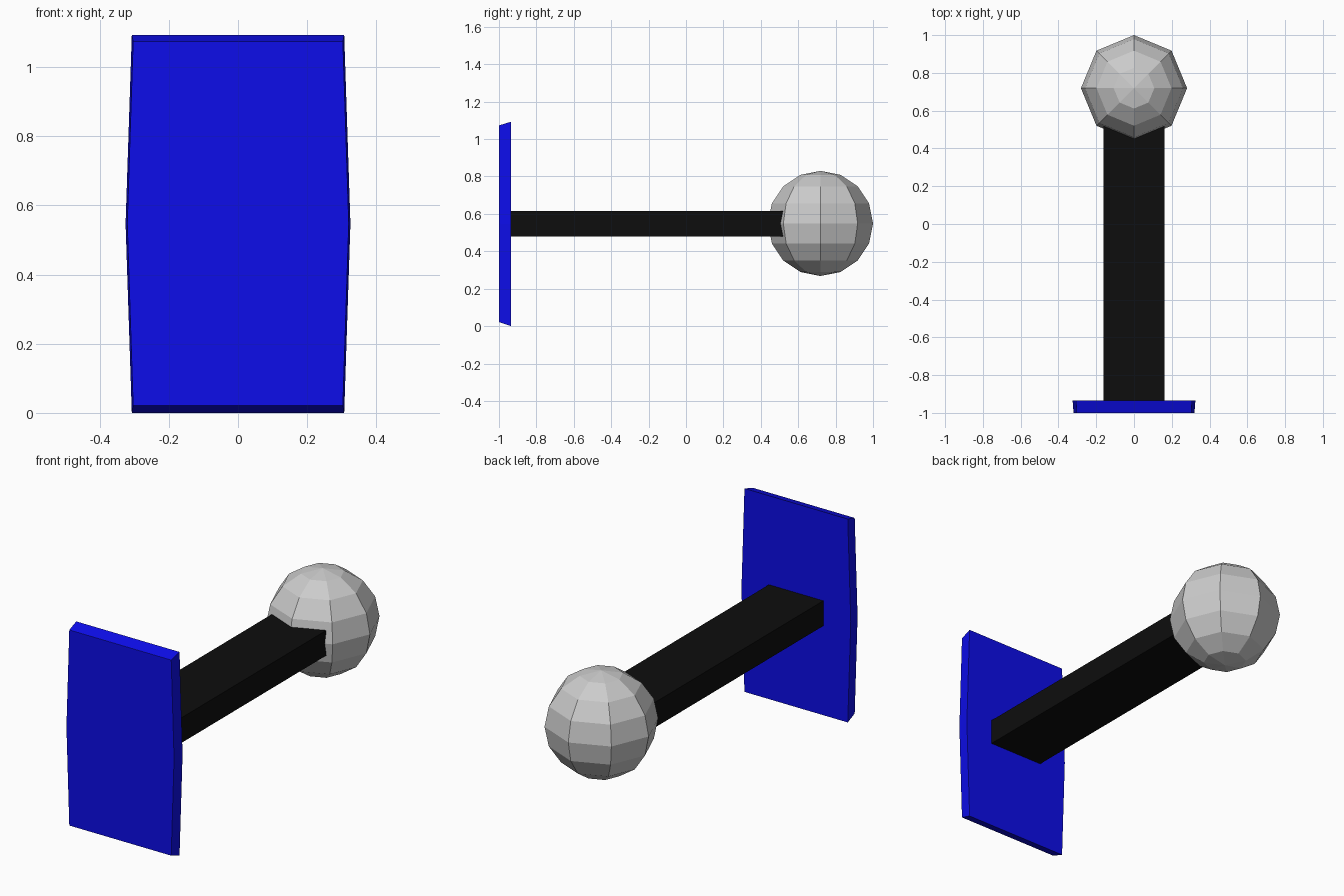
import bpy, bmesh

if "Cube" in bpy.data.objects:
    bpy.data.objects.remove(bpy.data.objects["Cube"])


def material(name, rgb):
    m = bpy.data.materials.new(name)
    m.diffuse_color = (*rgb, 1)
    m.use_nodes = True
    m.node_tree.nodes["Principled BSDF"].inputs["Base Color"].default_value = m.diffuse_color
    return m


def finish(bm, name, mat=None):
    bmesh.ops.recalc_face_normals(bm, faces=bm.faces)
    mesh = bpy.data.meshes.new(name)
    bm.to_mesh(mesh)
    bm.free()
    ob = bpy.data.objects.new(name, mesh)
    bpy.context.collection.objects.link(ob)
    if mat:
        mesh.materials.append(mat)
    return ob


def loft(name, rings, mat):
    """Join equal-length (x, z) outlines placed at given y depths, capped at both ends."""
    bm = bmesh.new()
    loops = [[bm.verts.new((x, y, z)) for x, z in pts] for y, pts in rings]
    for a, b in zip(loops, loops[1:]):
        n = len(a)
        for i in range(n):
            bm.faces.new((a[i], a[(i + 1) % n], b[(i + 1) % n], b[i]))
    bm.faces.new(loops[0])
    bm.faces.new(loops[-1])
    return finish(bm, name, mat)


def barrel(end_w, mid_w, low, high):
    """Six-sided outline, widest at half height."""
    mid = (low + high) / 2
    right = [(end_w, low), (mid_w, mid), (end_w, high)]
    return right + [(-x, z) for x, z in reversed(right)]


blue = material("blue", (0.004, 0.004, 0.82))
black = material("black", (0.004, 0.004, 0.004))

# Front plate, slightly larger at the back
loft("front_plate", [(-1.0, barrel(0.303, 0.32, 0.022, 1.073)),
                     (-0.935, barrel(0.307, 0.325, 0.0, 1.093))], blue)

# Flat bar running from the plate into the ball
bar = [(-0.162, 0.48), (0.162, 0.48), (0.162, 0.615), (-0.162, 0.615)]
loft("bar", [(-0.935, bar), (0.6, bar)], black)

# Faceted ball at the rear
bm = bmesh.new()
bmesh.ops.create_uvsphere(bm, u_segments=8, v_segments=8, radius=0.281)
bmesh.ops.translate(bm, vec=(0, 0.719, 0.549), verts=bm.verts)
finish(bm, "ball")
